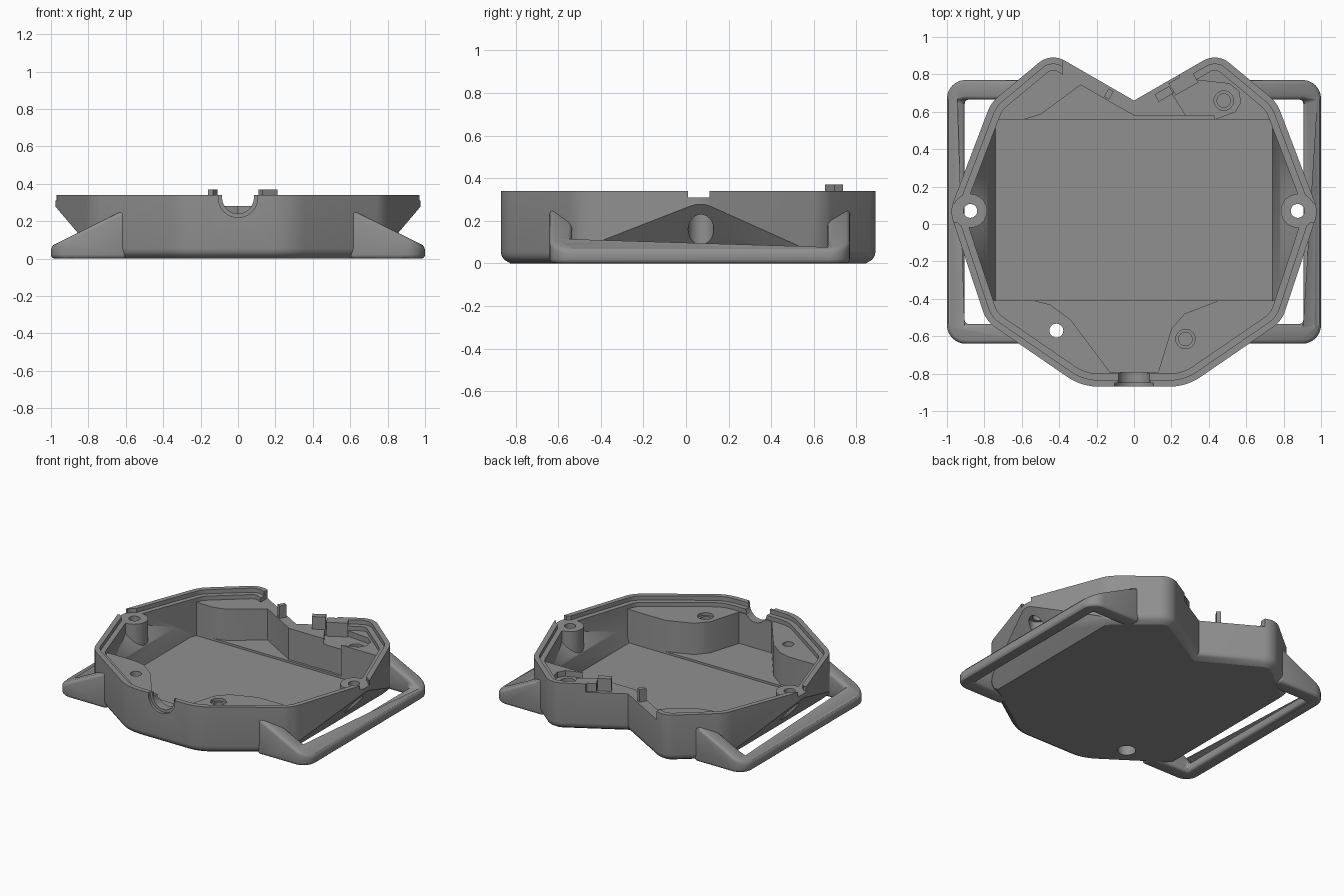
import bpy, bmesh, math
from mathutils import Vector, Matrix

cube = bpy.data.objects.get("Cube")
if cube:
    bpy.data.objects.remove(cube, do_unlink=True)

grey = bpy.data.materials.new("plain grey")
grey.use_nodes = True
COLOR = (0.28, 0.28, 0.28, 1)
grey.diffuse_color = COLOR
grey.node_tree.nodes["Principled BSDF"].inputs["Base Color"].default_value = COLOR

TOP, LEDGE, DECK = 0.34, 0.31, 0.28
WALL = 0.07

# Case outline, half of it: x, y, corner radius
HALF = [(0, 0.66, 0), (0.444, 0.916, 0.12), (0.764, 0.65, 0.2),
        (0.985, 0.07, 0.15), (0.79, -0.52, 0.18), (0.28, -0.87, 0.3)]
OUTLINE = (HALF + [(-x, y, r) for x, y, r in HALF[:0:-1]])[::-1]


def rounded(corners, inset=0.0, steps=8):
    """Offset a counter-clockwise outline inwards and round its corners."""
    pts = [Vector(c[:2]) for c in corners]
    n = len(pts)
    moved = []
    for i, p in enumerate(pts):
        a = (p - pts[i - 1]).normalized()
        b = (pts[(i + 1) % n] - p).normalized()
        na, nb = Vector((-a.y, a.x)), Vector((-b.y, b.x))
        moved.append(p + (na + nb) * inset / (1 + na.dot(nb)))
    out = []
    for i, p in enumerate(moved):
        r = corners[i][2]
        if r == 0:
            out.append(p)
            continue
        r = max(r - inset, 0.01)
        u = (moved[i - 1] - p).normalized()
        v = (moved[(i + 1) % n] - p).normalized()
        half = u.angle(v) / 2
        center = p + (u + v).normalized() * r / math.sin(half)
        d0 = (p + u * r / math.tan(half) - center) / r
        d1 = (p + v * r / math.tan(half) - center) / r
        phi = d0.angle(d1)
        for k in range(steps + 1):
            t = k / steps
            out.append(center + r * (d0 * math.sin((1 - t) * phi)
                                     + d1 * math.sin(t * phi)) / math.sin(phi))
    return out


def loft(name, rings):
    """Skin closed rings of 3D points and cap both ends."""
    bm = bmesh.new()
    loops = [[bm.verts.new(p) for p in ring] for ring in rings]
    n = len(loops[0])
    for low, high in zip(loops, loops[1:]):
        for i in range(n):
            j = (i + 1) % n
            bm.faces.new((low[i], low[j], high[j], high[i]))
    bm.faces.new(loops[0][::-1])
    bm.faces.new(loops[-1])
    bmesh.ops.recalc_face_normals(bm, faces=bm.faces)
    mesh = bpy.data.meshes.new(name)
    bm.to_mesh(mesh)
    bm.free()
    mesh.materials.append(grey)
    obj = bpy.data.objects.new(name, mesh)
    bpy.context.collection.objects.link(obj)
    return obj


def prism(name, pts, z0, z1):
    return loft(name, [[(p[0], p[1], z) for p in pts] for z in (z0, z1)])


def side_prism(name, pts, y0, y1):
    """Extrude an x-z profile along y."""
    return loft(name, [[(x, y, z) for x, z in pts] for y in (y0, y1)])


def box(name, x0, x1, y0, y1, z0, z1):
    return prism(name, [(x0, y0), (x1, y0), (x1, y1), (x0, y1)], z0, z1)


def circle(cx, cy, r, n=32):
    return [(cx + r * math.cos(math.tau * k / n), cy + r * math.sin(math.tau * k / n))
            for k in range(n)]


def rod(x, y, r, z0, z1):
    return prism("rod", circle(x, y, r), z0, z1)


def apply(obj, mod):
    bpy.context.view_layer.objects.active = obj
    bpy.ops.object.modifier_apply(modifier=mod.name)


def combine(obj, tool, operation="DIFFERENCE"):
    mod = obj.modifiers.new("combine", "BOOLEAN")
    mod.operation, mod.object, mod.solver = operation, tool, "EXACT"
    apply(obj, mod)
    bpy.data.objects.remove(tool, do_unlink=True)


# Outer shell with softened bottom edge
rings = []
for inset, z in [(0.045, 0), (0.015, 0.018), (0.004, 0.035), (0, 0.055), (0, TOP)]:
    rings.append([(p.x, p.y, z) for p in rounded(OUTLINE, inset)])
case = loft("case_tray", rings)

# Deck level and stepped rim
combine(case, prism("deck", rounded(OUTLINE, WALL), DECK, 0.5))
combine(case, prism("rim_step", rounded(OUTLINE, WALL / 2), LEDGE, 0.5))

# Deep pockets, kept inside the wall
slot = [(0.74, 0.04), (0.78, 0.14), (0.98, 0.33), (0.98, 0.45)]
slot += [(-x, z) for x, z in reversed(slot)]
front_pocket = [(-0.53, -0.41), (-0.45, -0.43), (-0.34, -0.51), (-0.13, -0.79),
                (0.13, -0.79), (0.2, -0.56), (0.27, -0.48), (0.45, -0.41),
                (0.4, -0.35), (-0.4, -0.35)]
rear_pocket = [(-0.585, 0.56), (-0.5, 0.585), (-0.297, 0.735), (-0.2, 0.8), (0, 0.577),
               (0.43, 0.577), (0.43, 0.5), (-0.5, 0.5)]
post_recess = [(0.29, 0.56), (0.43, 0.56), (0.54, 0.6), (0.57, 0.65), (0.56, 0.71),
               (0.51, 0.75), (0.33, 0.77), (0.19, 0.72)]
for region in (side_prism("slot", slot, -0.41, 0.56),
               prism("front_pocket", front_pocket, 0.055, 0.45),
               prism("rear_pocket", rear_pocket, 0.055, 0.45),
               prism("post_recess", post_recess, 0.24, 0.45)):
    combine(region, prism("limit", rounded(OUTLINE, WALL), -0.1, 0.42), "INTERSECT")
    combine(case, region)

# Side screw bosses, sloping undersides and their holes
for s in (-1, 1):
    bx, by = s * 0.875, 0.07
    combine(case, rod(bx, by, 0.09, 0.12, LEDGE), "UNION")
    combine(case, rod(bx, by, 0.092, LEDGE, 0.5))
    combine(case, box("rim_gap", *sorted((bx, s * 1.1)), 0.01, 0.11, LEDGE, 0.5))
    slope = [(s * 0.715, -0.03), (s * 1.02, 0.33), (s * 1.3, 0.33), (s * 1.3, -0.03)]
    combine(case, side_prism("slope", slope, -1, 1))
    combine(case, rod(bx, by, 0.06, -0.1, 0.24))
    combine(case, rod(bx, by, 0.037, 0.2, 0.5))

# Through hole in the front deck, and two blind screw holes
combine(case, rod(-0.415, -0.57, 0.06, -0.1, 0.2))
combine(case, rod(-0.415, -0.57, 0.037, 0.15, 0.5))
for x, y, z in ((0.275, -0.615, DECK), (0.48, 0.66, 0.24)):
    combine(case, rod(x, y, 0.052, z - 0.02, 0.5))
    combine(case, rod(x, y, 0.036, 0.08, 0.5))

# Round cable cut-out in the front wall
for r, y0, y1 in ((0.085, -1, -0.7), (0.105, -1, -0.85)):
    combine(case, side_prism("cable", circle(0, 0.325, r), y0, y1))
    combine(case, box("cable_top", -r, r, y0, y1, 0.325, 0.5))

# Lowered rim beside the rear notch
combine(case, box("rear_rim", -0.38, 0.24, 0.5, 1, DECK, 0.5))


def tab(name, x, y, length, depth, z0, z1, degrees):
    obj = box(name, -length / 2, length / 2, -depth / 2, depth / 2, z0, z1)
    turn = Matrix.Rotation(math.radians(degrees), 4, "Z")
    obj.data.transform(Matrix.Translation((x, y, 0)) @ turn)
    return obj


# Upright tabs on the notch walls
parts = [case,
         tab("wide_tab", 0.16, 0.695, 0.09, 0.045, 0.2, 0.37, 30),
         tab("tab_block", 0.265, 0.755, 0.14, 0.075, 0.2, TOP, 30),
         tab("small_tab", -0.135, 0.695, 0.03, 0.05, 0.2, 0.37, -30)]

# Strap loops: wedge arms joined by a low bar
for s, side in ((1, "left"), (-1, "right")):
    wedge = [(0.6, 0), (1, 0), (1, 0.066), (0.6, 0.265)]
    loop = side_prism(side + "_strap_loop", wedge, -0.64, 0.77)
    corners = [(-1, -0.64, 0.1), (1, -0.64, 0.1), (1, 0.77, 0.1), (-1, 0.77, 0.1)]
    combine(loop, prism("round", rounded(corners), -0.1, 0.5), "INTERSECT")
    combine(loop, box("opening", 0.3, 0.905, -0.535, 0.665, -0.1, 0.5))
    combine(loop, box("bar_top", 0.8, 1.1, -0.535, 0.665, 0.07, 0.5))
    bevel = loop.modifiers.new("soft_edges", "BEVEL")
    bevel.width, bevel.segments = 0.022, 3
    bevel.limit_method, bevel.angle_limit = "ANGLE", math.radians(40)
    apply(loop, bevel)
    if s < 0:
        loop.data.transform(Matrix.Scale(-1, 4, (1, 0, 0)))
        loop.data.flip_normals()
    parts.append(loop)

# Smooth shading with crisp edges
bpy.ops.object.select_all(action="DESELECT")
for part in parts:
    part.select_set(True)
bpy.context.view_layer.objects.active = case
bpy.ops.object.shade_smooth_by_angle(angle=math.radians(30))
